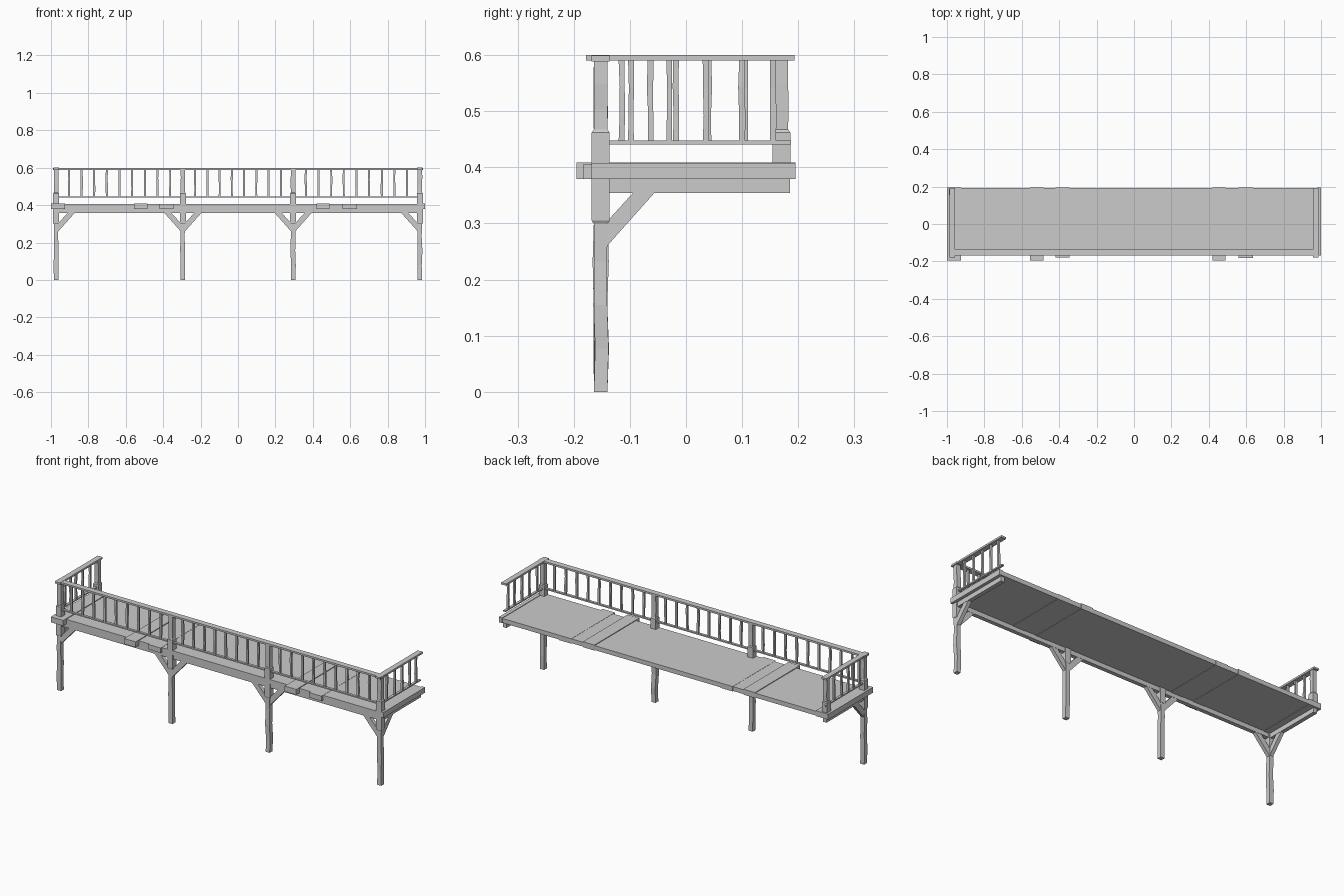
import bpy, bmesh, random
from mathutils import Vector

if "Cube" in bpy.data.objects:
    bpy.data.objects.remove(bpy.data.objects["Cube"])

random.seed(4)


def finish(name, bm):
    bmesh.ops.recalc_face_normals(bm, faces=bm.faces)
    me = bpy.data.meshes.new(name)
    bm.to_mesh(me)
    bm.free()
    ob = bpy.data.objects.new(name, me)
    bpy.context.collection.objects.link(ob)
    return ob


def box(name, x0, x1, y0, y1, z0, z1):
    bm = bmesh.new()
    bmesh.ops.create_cube(bm, size=1)
    for v in bm.verts:
        v.co = Vector((x0 + (v.co.x + .5) * (x1 - x0),
                       y0 + (v.co.y + .5) * (y1 - y0),
                       z0 + (v.co.z + .5) * (z1 - z0)))
    return finish(name, bm)


def loft(name, rings):
    """Square section lofted through (x, y, z, half width x, half width y)."""
    bm = bmesh.new()
    loops = [[bm.verts.new((x + sx * hx, y + sy * hy, z))
              for sx, sy in ((-1, -1), (1, -1), (1, 1), (-1, 1))]
             for x, y, z, hx, hy in rings]
    for a, b in zip(loops, loops[1:]):
        for i in range(4):
            j = (i + 1) % 4
            bm.faces.new((a[i], a[j], b[j], b[i]))
    bm.faces.new(loops[0][::-1])
    bm.faces.new(loops[-1])
    return finish(name, bm)


def rough_stick(name, x, y, z0, z1, half, cuts, wobble):
    """Hand-hewn upright with slightly uneven middle rings."""
    rings = []
    for i in range(cuts + 2):
        w = wobble if 0 < i < cuts + 1 else 0
        rings.append((x + random.uniform(-w, w), y + random.uniform(-w, w),
                      z0 + (z1 - z0) * i / (cuts + 1),
                      half + random.uniform(-w, w) / 2, half + random.uniform(-w, w) / 2))
    return loft(name, rings)


def collar(name, x, y, z0, z1):
    loft(name, [(x, y, z0, .013, .013), (x, y, z0 + .005, .016, .016),
                (x, y, z1 - .005, .016, .016), (x, y, z1, .0125, .0125)])


def brace(name, x, y, dx, dy):
    """Diagonal brace from a post face up to the beam, in direction (dx, dy)."""
    bm = bmesh.new()
    side = Vector((dy, dx, 0)) * .010
    prof = [(.008, .256), (.098, .357), (.060, .357), (.008, .300)]
    ends = [[bm.verts.new(Vector((x + dx * d, y + dy * d, z)) + side * s) for d, z in prof]
            for s in (-1, 1)]
    bm.faces.new(ends[0])
    bm.faces.new(ends[1][::-1])
    for i in range(4):
        j = (i + 1) % 4
        bm.faces.new((ends[0][i], ends[0][j], ends[1][j], ends[1][i]))
    finish(name, bm)


FRONT = -.152
POSTS = (-.972, -.295, .295, .972)

# Deck slabs and the longer planks set between them
box("deck", -.995, .995, -.168, .193, .381, .405)
for x0, x1, y0, top in ((-1, -.925, -.195, .409), (-.555, -.485, -.195, .409),
                        (-.42, -.345, -.178, .406), (.42, .49, -.195, .409),
                        (.56, .635, -.183, .406), (.98, 1, -.168, .408)):
    box("deck_plank", x0, x1, y0, .195, .379, top)

# Beams below the deck
box("front_beam", -.985, .985, -.163, -.141, .357, .382)
for s in (-1, 1):
    box("side_beam", s * .972 - .011, s * .972 + .011, -.141, .185, .354, .382)

# Posts, collars and braces
for x in POSTS:
    rough_stick("leg", x, FRONT, 0, .31, .012, 3, .002)
    collar("post_collar", x, FRONT, .30, .467)
    rough_stick("upper_post", x, FRONT, .46, .591, .0122, 2, .001)
    for s in (-1, 1):
        if abs(x + s * .1) < .98:
            brace("brace", x, FRONT, s, 0)
    if abs(x) > .9:
        brace("side_brace", x, FRONT, 0, 1)

# Back end post, on the left side only
collar("end_post_collar", -.972, .17, .40, .467)
rough_stick("end_post", -.972, .17, .46, .591, .0115, 2, .0015)

# Rails
box("front_top_rail", -.99, .99, -.168, -.136, .589, .599)
box("front_lower_rail", -.972, .972, -.159, -.145, .440, .447)
for s in (-1, 1):
    box("side_top_rail", s * .972 - .015, s * .972 + .015, -.178, .193, .590, .600)
    box("side_lower_rail", s * .972 - .007, s * .972 + .007, -.15, .187, .441, .448)

# Balusters
for a, b, n in ((-.972, -.295, 9), (-.295, .295, 8), (.295, .972, 9)):
    for i in range(n):
        x = a + (b - a) * (i + 1) / (n + 1)
        rough_stick("baluster", x, FRONT, .443, .592, .0052, 2, .0016)
for x, ys in ((.972, (-.098, -.03, .035, .1, .155)), (-.972, (-.115, -.063, -.018, .04, .105))):
    for y in ys:
        rough_stick("side_baluster", x, y, .443, .592, .0052, 2, .0016)
